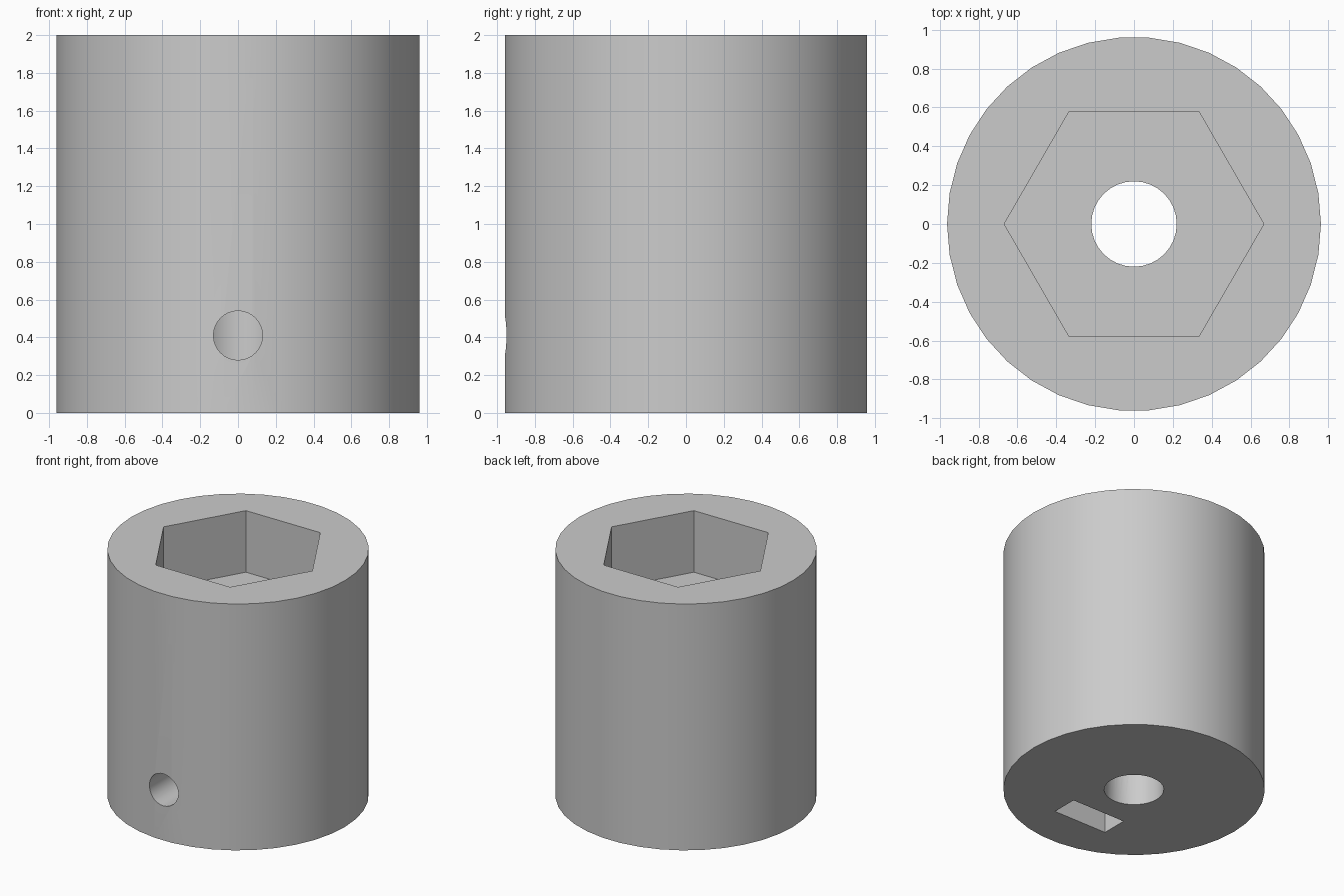
import bpy
from math import radians

cube = bpy.data.objects.get("Cube")
if cube:
    bpy.data.objects.remove(cube, do_unlink=True)

# One plain grey for the whole part
grey = bpy.data.materials.new("plain_grey")
grey.use_nodes = True
colour = (0.6, 0.6, 0.6, 1)
grey.diffuse_color = colour
grey.node_tree.nodes["Principled BSDF"].inputs["Base Color"].default_value = colour


def prism(name, sides, radius, start, end, axis="Z", offset=0):
    """Upright prism between two heights, or one lying along y at height offset."""
    mid = (start + end) / 2
    upright = axis == "Z"
    bpy.ops.mesh.primitive_cylinder_add(
        vertices=sides, radius=radius, depth=end - start,
        location=(0, 0, mid) if upright else (0, mid, offset),
        rotation=(0, 0, radians(90)) if upright else (radians(90), 0, 0))
    obj = bpy.context.object
    obj.name = name
    obj.data.materials.append(grey)
    bpy.ops.object.transform_apply(location=True, rotation=True, scale=True)
    return obj


def box(name, size, centre):
    bpy.ops.mesh.primitive_cube_add(size=1, location=centre)
    obj = bpy.context.object
    obj.name = name
    obj.scale = size
    obj.data.materials.append(grey)
    bpy.ops.object.transform_apply(location=True, rotation=True, scale=True)
    return obj


# Round body
body = prism("coupler_body", 38, 0.962, 0, 2)

cutters = [
    # Hexagonal socket in the top
    prism("hex_socket_cutter", 6, 0.668, 1.5, 2.2),
    # Shaft bore from the bottom up into the socket
    prism("bore_cutter", 32, 0.22, -0.2, 1.7),
    # Set screw hole from the front into the bore
    prism("screw_hole_cutter", 32, 0.13, -1.2, 0, "Y", 0.41),
    # Nut slot opening at the bottom
    box("nut_slot_cutter", (0.48, 0.213, 0.85), (0, -0.512, 0.225)),
]

# Cut each hollow, then discard its cutter
bpy.context.view_layer.objects.active = body
for cutter in cutters:
    cutter.hide_render = True
    mod = body.modifiers.new(cutter.name, "BOOLEAN")
    mod.operation = "DIFFERENCE"
    mod.solver = "EXACT"
    mod.object = cutter
    bpy.ops.object.modifier_apply(modifier=mod.name)
    bpy.data.objects.remove(cutter, do_unlink=True)

# Smooth round walls, sharp rims
bpy.ops.object.select_all(action="DESELECT")
body.select_set(True)
bpy.context.view_layer.objects.active = body
bpy.ops.object.shade_smooth_by_angle(angle=radians(30))
